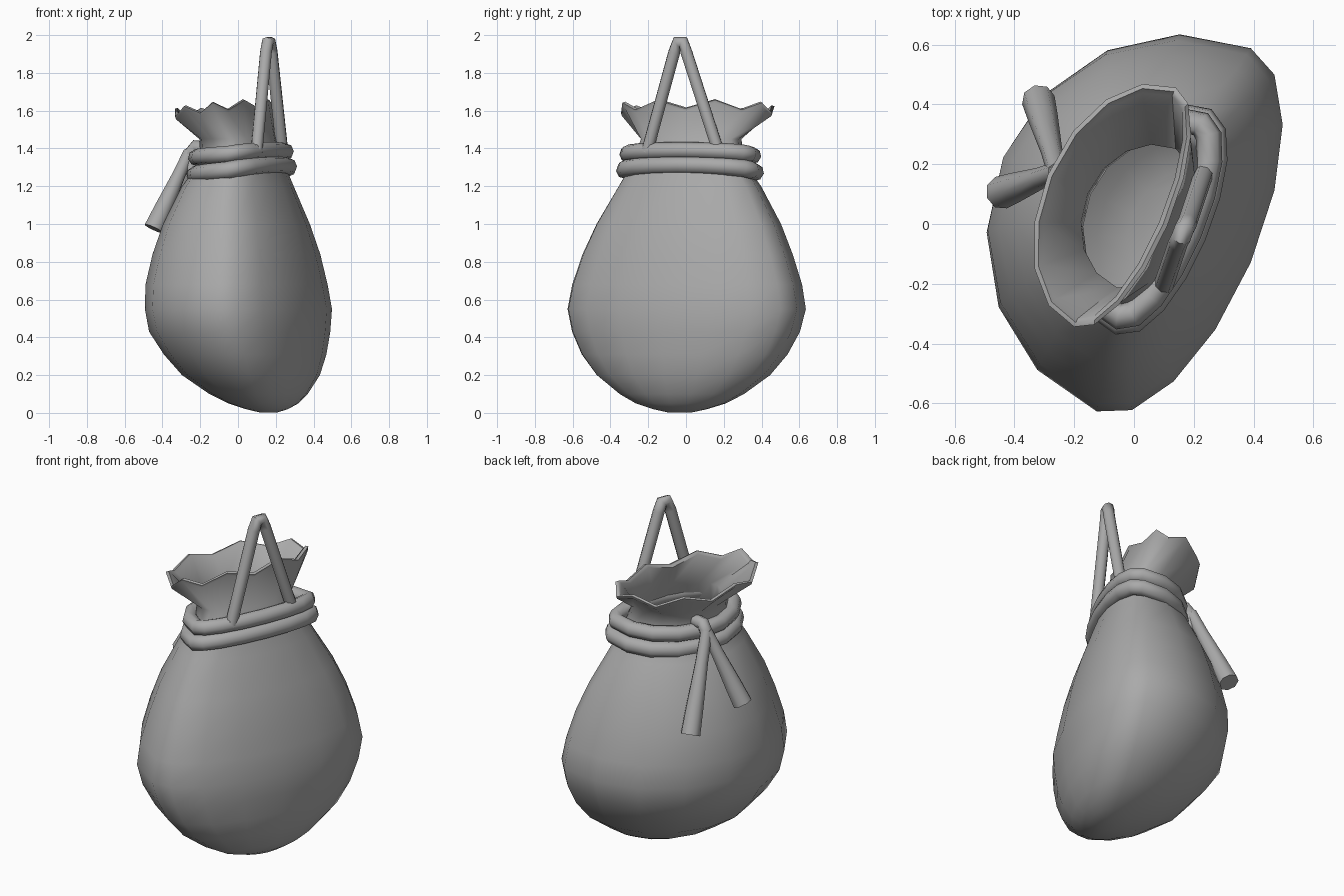
import bpy, bmesh
from math import sin, cos, pi, radians
from mathutils import Vector, Matrix

cube = bpy.data.objects.get("Cube")
if cube:
    bpy.data.objects.remove(cube, do_unlink=True)

cloth = bpy.data.materials.new("plain grey")
cloth.use_nodes = True
grey = (0.4, 0.4, 0.4, 1)
cloth.diffuse_color = grey
cloth.node_tree.nodes["Principled BSDF"].inputs["Base Color"].default_value = grey

# The bag is turned about z: u runs along its width, v towards the knot
TURN = Matrix.Rotation(radians(67), 3, 'Z')
SIDES = 16


def place(u, v, z):
    return TURN @ Vector((u, v, z))


def section(z, ru, vc, vp, vn, uc=0.034, wave=0, tilt=0, inset=0):
    """Two half ellipses sharing a width: full towards the knot, flat behind."""
    pts = []
    for i in range(SIDES):
        a = 2 * pi * i / SIDES
        s = sin(a)
        height = z - wave * cos(8 * a) - tilt * s
        depth = (vp if s > 0 else vn) - inset
        pts.append(place(uc + (ru - inset) * cos(a), vc + depth * s, height))
    return pts


def finish(obj, angle):
    bpy.ops.object.select_all(action='DESELECT')
    obj.select_set(True)
    bpy.context.view_layer.objects.active = obj
    if obj.type == 'CURVE':
        bpy.ops.object.convert(target='MESH')
        obj = bpy.context.object
    bpy.ops.object.shade_smooth_by_angle(angle=radians(angle))


def loft(name, sections):
    bm = bmesh.new()
    rings = [[bm.verts.new(p) for p in pts] for pts in sections]
    for low, high in zip(rings, rings[1:]):
        for i in range(SIDES):
            j = (i + 1) % SIDES
            bm.faces.new((low[i], low[j], high[j], high[i]))
    bm.faces.new(rings[0][::-1])
    bm.faces.new(rings[-1])
    bmesh.ops.recalc_face_normals(bm, faces=bm.faces)
    mesh = bpy.data.meshes.new(name)
    bm.to_mesh(mesh)
    bm.free()
    mesh.materials.append(cloth)
    obj = bpy.data.objects.new(name, mesh)
    bpy.context.collection.objects.link(obj)
    finish(obj, 60)


def cord(name, path, radius, taper=None, closed=False):
    curve = bpy.data.curves.new(name, 'CURVE')
    curve.dimensions = '3D'
    curve.bevel_depth = radius
    curve.bevel_resolution = 2
    curve.use_fill_caps = True
    spline = curve.splines.new('POLY')
    spline.points.add(len(path) - 1)
    for i, p in enumerate(path):
        spline.points[i].co = (*p, 1)
        spline.points[i].radius = taper[i] if taper else 1
    spline.use_cyclic_u = closed
    curve.materials.append(cloth)
    obj = bpy.data.objects.new(name, curve)
    bpy.context.collection.objects.link(obj)
    finish(obj, 60)


# Bag wall from the bottom to the neck: z, half width, ridge, front and back depth
wall = [
    (0.003, 0.07, -0.165, 0.05, 0.04),
    (0.02, 0.15, -0.165, 0.12, 0.09),
    (0.05, 0.25, -0.165, 0.21, 0.13),
    (0.10, 0.345, -0.163, 0.31, 0.17),
    (0.20, 0.48, -0.157, 0.45, 0.22),
    (0.31, 0.57, -0.15, 0.54, 0.245),
    (0.43, 0.63, -0.14, 0.61, 0.265),
    (0.55, 0.66, -0.13, 0.62, 0.28),
    (0.68, 0.635, -0.125, 0.615, 0.262),
    (0.84, 0.58, -0.115, 0.57, 0.24),
    (1.00, 0.51, -0.09, 0.49, 0.22),
    (1.20, 0.395, -0.06, 0.36, 0.18),
    (1.33, 0.31, -0.07, 0.27, 0.12),
    (1.45, 0.28, -0.03, 0.24, 0.13),
]

# Flared wavy rim with a rounded lip, then the lining back down inside
mouth = dict(uc=0.04, wave=0.023, tilt=0.025)
rim = [
    section(1.595, 0.43, 0.05, 0.275, 0.15, **mouth),
    section(1.61, 0.435, 0.05, 0.28, 0.155, **mouth),
    section(1.615, 0.42, 0.05, 0.265, 0.14, **mouth),
    section(1.60, 0.405, 0.05, 0.25, 0.125, **mouth),
]
lining = [section(*level, inset=0.028) for level in reversed(wall[2:])]
loft("bag", [section(*level) for level in wall] + rim + lining)

# Two cords wound around the neck
cord("lower_neck_cord", section(1.285, 0.365, -0.08, 0.31, 0.115, 0.045, tilt=0.027), 0.046, closed=True)
cord("upper_neck_cord", section(1.37, 0.35, -0.075, 0.30, 0.105, 0.045, tilt=0.02), 0.044, closed=True)

# Hanging loop at the flat side
cord("hanging_loop", [(0.098, -0.207, 1.38), (0.148, -0.062, 1.91), (0.157, -0.046, 1.962),
                      (0.169, -0.014, 1.962), (0.178, 0.002, 1.91), (0.235, 0.173, 1.38)], 0.033)

# Knot over the cords, with two flared tails
cord("knot", [place(0.06, 0.2, 1.40), place(0.06, 0.27, 1.41), place(0.06, 0.305, 1.37),
              place(0.06, 0.30, 1.29), place(0.06, 0.25, 1.24)], 0.036)
for name, end in (("long_tail", (-0.32, 0.415, 0.87)), ("short_tail", (-0.445, 0.105, 0.975))):
    start, tip = place(0.06, 0.305, 1.38), Vector(end)
    path = [start.lerp(tip, t) for t in (0, 0.3, 0.75, 1)]
    cord(name, path, 0.056, (0.6, 0.65, 0.9, 1))
